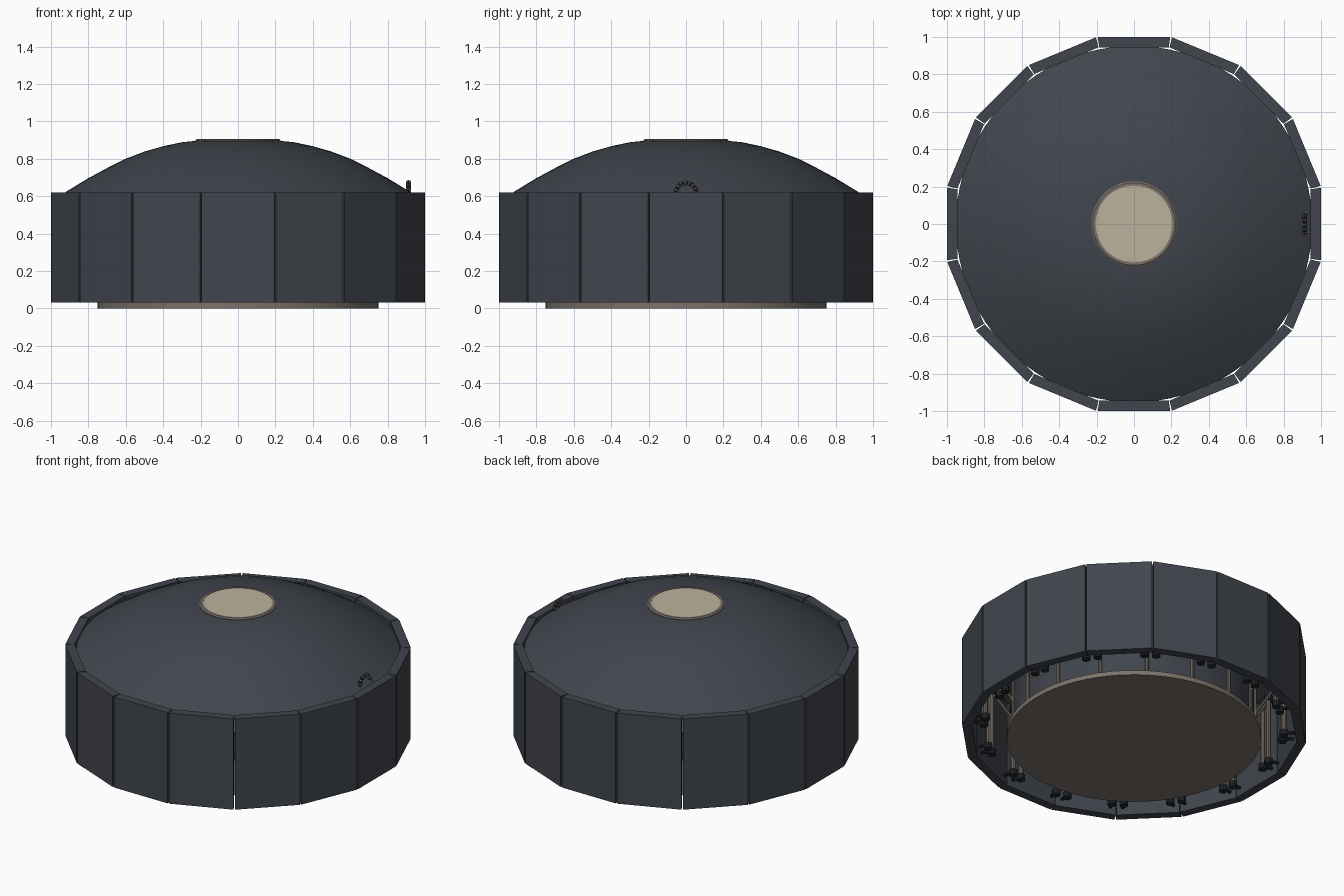
import bpy, bmesh, math
from mathutils import Vector, Matrix

if "Cube" in bpy.data.objects:
    bpy.data.objects.remove(bpy.data.objects["Cube"], do_unlink=True)

SIDES = 16
STEP = math.tau / SIDES


def material(name, color):
    m = bpy.data.materials.new(name)
    m.use_nodes = True
    m.diffuse_color = (*color, 1)
    m.node_tree.nodes["Principled BSDF"].inputs["Base Color"].default_value = (*color, 1)
    return m


slate = material("dark slate", (0.052, 0.06, 0.074))
taupe = material("warm grey metal", (0.2, 0.17, 0.145))
cream = material("cream lens", (0.5, 0.45, 0.34))
black = material("near black rubber", (0.016, 0.02, 0.024))


def finish(name, bm, mat, smooth=False):
    bmesh.ops.recalc_face_normals(bm, faces=bm.faces[:])
    me = bpy.data.meshes.new(name)
    bm.to_mesh(me)
    bm.free()
    me.materials.append(mat)
    ob = bpy.data.objects.new(name, me)
    bpy.context.collection.objects.link(ob)
    if smooth:
        bpy.ops.object.select_all(action='DESELECT')
        ob.select_set(True)
        bpy.context.view_layer.objects.active = ob
        bpy.ops.object.shade_smooth_by_angle(angle=math.radians(35))
    return ob


def lathe(name, profile, mat, segments=64):
    bm = bmesh.new()
    verts = [bm.verts.new((r, 0, z)) for r, z in profile]
    edges = [bm.edges.new(pair) for pair in zip(verts, verts[1:])]
    bmesh.ops.spin(bm, geom=verts + edges, cent=(0, 0, 0), axis=(0, 0, 1),
                   angle=math.tau, steps=segments)
    bmesh.ops.remove_doubles(bm, verts=bm.verts[:], dist=1e-4)
    return finish(name, bm, mat, True)


def rod(bm, a, b, radius, segments=10):
    a, b = Vector(a), Vector(b)
    turn = (b - a).to_track_quat('Z', 'Y').to_matrix().to_4x4()
    bmesh.ops.create_cone(bm, cap_ends=True, segments=segments, radius1=radius,
                          radius2=radius, depth=(b - a).length,
                          matrix=Matrix.Translation((a + b) / 2) @ turn)


def prism(name, outline, z0, z1, mat, angle):
    bm = bmesh.new()
    face = bm.faces.new([bm.verts.new((x, y, z0)) for x, y in outline])
    top = bmesh.ops.extrude_face_region(bm, geom=[face])["geom"]
    bmesh.ops.translate(bm, vec=(0, 0, z1 - z0),
                        verts=[v for v in top if isinstance(v, bmesh.types.BMVert)])
    bmesh.ops.rotate(bm, verts=bm.verts[:], cent=(0, 0, 0),
                     matrix=Matrix.Rotation(angle, 3, 'Z'))
    return finish(name, bm, mat)


# Ring of flat wall panels with narrow gaps
panel = [(1.0, -0.194), (1.0, 0.194), (0.945, 0.186), (0.945, -0.186)]
for i in range(SIDES):
    prism(f"wall_panel_{i + 1}", panel, 0.03, 0.62, slate, i * STEP)

# Dome shell
lathe("dome", [(0.0, 0.897), (0.22, 0.896), (0.3, 0.888), (0.4, 0.867), (0.5, 0.838),
               (0.6, 0.8), (0.7, 0.75), (0.8, 0.696), (0.92, 0.623), (0.952, 0.602),
               (0.952, 0.58), (0.92, 0.59), (0.7, 0.7)], slate, 96)
lathe("lens_ring", [(0.205, 0.89), (0.205, 0.905), (0.22, 0.905), (0.228, 0.899),
                    (0.228, 0.885)], taupe)
lathe("lens", [(0, 0.902), (0.212, 0.902), (0.212, 0.885)], cream)

# Base plate and inner drum
lathe("base_plate", [(0, 0), (0.75, 0), (0.75, 0.03), (0, 0.03)], taupe)
lathe("inner_drum", [(0.71, 0.03), (0.71, 0.74)], slate)

# Paired rods with feet beside each panel joint, and braces to the drum
rods, feet, braces = bmesh.new(), bmesh.new(), bmesh.new()
for i in range(SIDES):
    spin = Matrix.Rotation((i + 0.5) * STEP, 3, 'Z')
    for y in (-0.036, 0.036):
        rod(rods, spin @ Vector((0.885, y, 0.07)), spin @ Vector((0.885, y, 0.5)), 0.015)
        for z in (0.05, 0.48):
            rod(feet, spin @ Vector((0.885, y, z)), spin @ Vector((0.885, y, z + 0.035)), 0.026)
        rod(feet, spin @ Vector((0.885, y, 0.075)), spin @ Vector((0.95, y, 0.075)), 0.01)
    rod(braces, spin @ Vector((0.71, 0, 0.2)), spin @ Vector((0.89, 0, 0.48)), 0.009)
    rod(braces, spin @ Vector((0.715, 0, 0.03)), spin @ Vector((0.715, 0, 0.6)), 0.012)
finish("panel_rods", rods, taupe, True)
finish("rod_feet", feet, black, True)
finish("drum_braces", braces, taupe, True)

# Ribbed hose arching over the rim on the left side
hose, ribs = bmesh.new(), bmesh.new()
path = [Vector((0.912, 0.055 * math.cos(t), 0.617 + 0.055 * math.sin(t)))
        for t in (math.pi * k / 16 for k in range(17))]
path = [Vector((0.912, 0.055, 0.4))] + path + [Vector((0.912, -0.055, 0.4))]
for a, b in zip(path, path[1:]):
    rod(hose, a, b, 0.009, 8)
for a, b in zip(path[1:-2:2], path[2:-1:2]):
    rod(ribs, a, a.lerp(b, 0.7), 0.014)
finish("hose", hose, black, True)
finish("hose_ribs", ribs, taupe, True)
